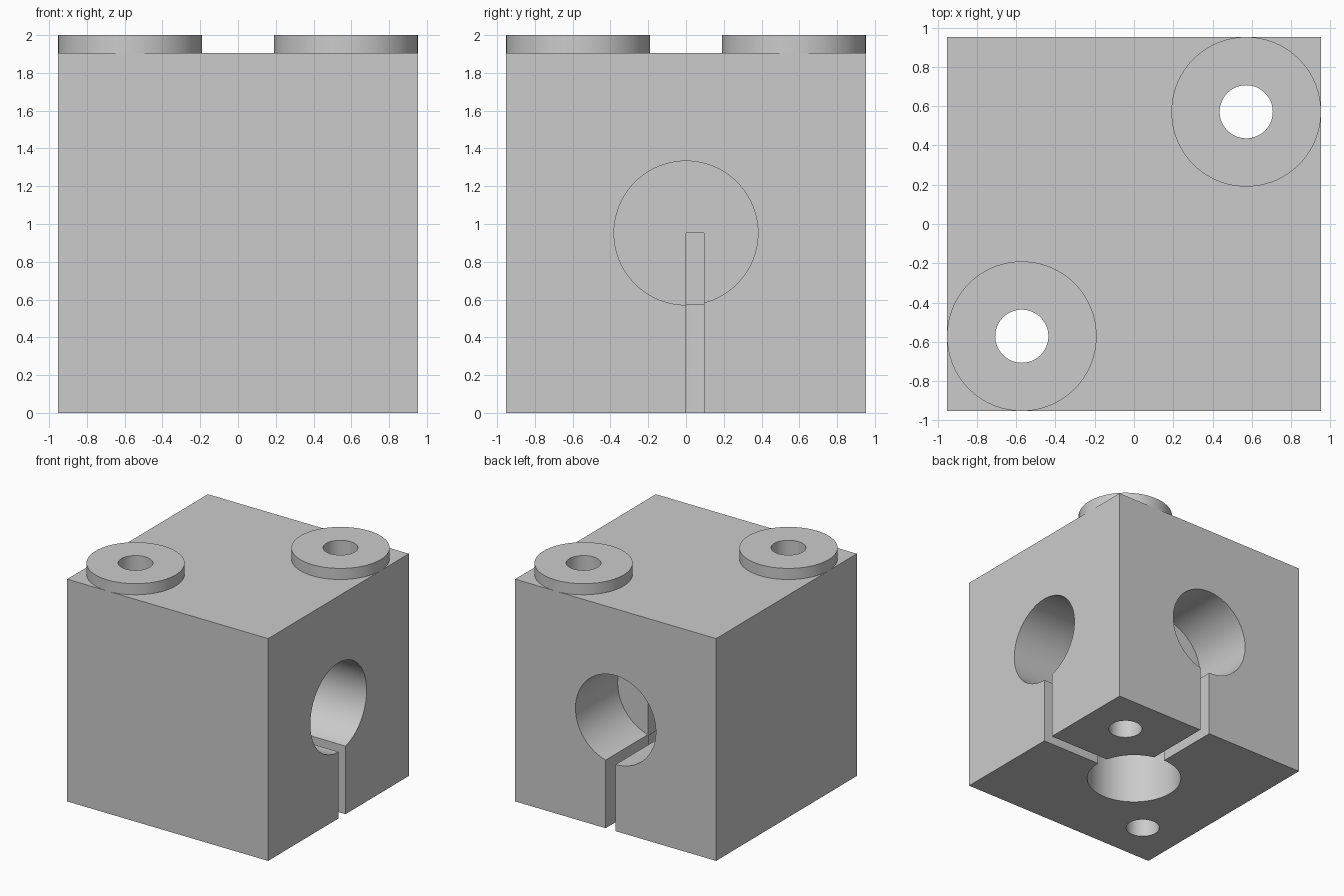
import bpy, bmesh, math
from mathutils import Matrix

cube = bpy.data.objects.get("Cube")
if cube:
    bpy.data.objects.remove(cube, do_unlink=True)

UNIT = 2 / 21              # the block is 20 units wide, the washers 1 unit thick
HALF = 10 * UNIT
TOP = 20 * UNIT
RING = 4 * UNIT            # washer and bore radius
PIN = 1.42 * UNIT          # pin hole radius
BORE = 6 * UNIT            # bore depth
OVER = 0.1                 # how far cutters stick out

grey = bpy.data.materials.new("plain_grey")
grey.use_nodes = True
grey.diffuse_color = (0.6, 0.6, 0.6, 1)
grey.node_tree.nodes["Principled BSDF"].inputs["Base Color"].default_value = (0.6, 0.6, 0.6, 1)


def make(name, bm):
    bmesh.ops.recalc_face_normals(bm, faces=bm.faces)
    mesh = bpy.data.meshes.new(name)
    bm.to_mesh(mesh)
    bm.free()
    mesh.materials.append(grey)
    obj = bpy.data.objects.new(name, mesh)
    bpy.context.collection.objects.link(obj)
    return obj


def cylinder(name, radius, start, end, place):
    """Cylinder along local z from start to end, moved by a matrix."""
    bm = bmesh.new()
    move = place @ Matrix.Translation((0, 0, (start + end) / 2))
    bmesh.ops.create_cone(bm, cap_ends=True, segments=96, radius1=radius,
                          radius2=radius, depth=end - start, matrix=move)
    return make(name, bm)


def prism(name, outline, low, high):
    bm = bmesh.new()
    face = bm.faces.new([bm.verts.new((x, y, low)) for x, y in outline])
    grown = bmesh.ops.extrude_face_region(bm, geom=[face])["geom"]
    verts = [v for v in grown if isinstance(v, bmesh.types.BMVert)]
    bmesh.ops.translate(bm, verts=verts, vec=(0, 0, high - low))
    return make(name, bm)


def cut(target, cutter):
    mod = target.modifiers.new("cut", "BOOLEAN")
    mod.operation = "DIFFERENCE"
    mod.solver = "EXACT"
    mod.object = cutter
    bpy.context.view_layer.objects.active = target
    bpy.ops.object.modifier_apply(modifier=mod.name)
    bpy.data.objects.remove(cutter, do_unlink=True)


# Block
block = prism("block", [(-HALF, -HALF), (HALF, -HALF), (HALF, HALF), (-HALF, HALF)], 0, TOP)

# Blind bores in the left, back and bottom faces
centre = Matrix.Translation((0, 0, HALF))
turns = [Matrix.Rotation(math.pi / 2, 4, "Y"),
         Matrix.Rotation(-math.pi / 2, 4, "X"),
         Matrix.Rotation(math.pi, 4, "X")]
for turn in turns:
    cut(block, cylinder("bore_cutter", RING, HALF - BORE, HALF + OVER, centre @ turn))

# L-shaped slot that joins the bores, from the bottom up to mid height
far = HALF + OVER
cut(block, prism("slot_cutter", [(0, 0), (far, 0), (far, UNIT), (UNIT, UNIT),
                                 (UNIT, far), (0, far)], -OVER, HALF))

# Washers on two opposite corners, with pin holes right through the block
parts = [block]
for side, name in ((1, "back_left_washer"), (-1, "front_right_washer")):
    spot = Matrix.Translation((side * BORE, side * BORE, 0))
    washer = cylinder(name, RING, TOP, TOP + UNIT, spot)
    for part in (block, washer):
        cut(part, cylinder("pin_cutter", PIN, -OVER, TOP + UNIT + OVER, spot))
    parts.append(washer)

# Smooth round walls, sharp edges
for part in parts:
    bpy.ops.object.select_all(action="DESELECT")
    part.select_set(True)
    bpy.context.view_layer.objects.active = part
    bpy.ops.object.shade_smooth_by_angle(angle=math.radians(30))
